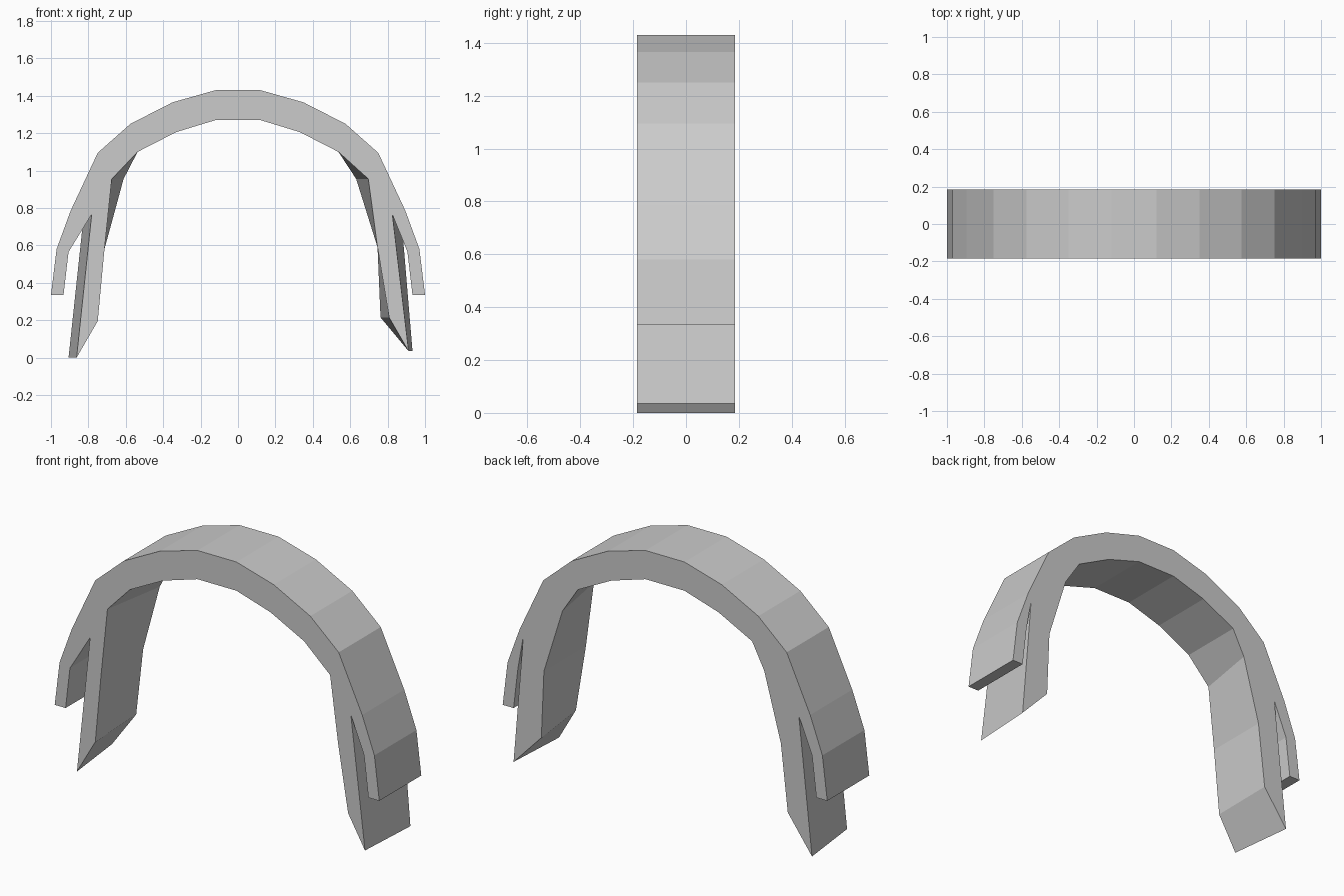
import bpy
import bmesh

cube = bpy.data.objects.get("Cube")
if cube:
    bpy.data.objects.remove(cube, do_unlink=True)

HALF_DEPTH = 0.185

# Half outlines shared by both sides of the arch, as (x, z)
outer_arch = [(0.12, 1.43), (0.35, 1.365), (0.575, 1.25), (0.75, 1.095),
              (0.895, 0.785), (0.97, 0.58), (1.0, 0.335)]
arm_inside = [(0.933, 0.335), (0.906, 0.565)]
inner_arch = [(0.537, 1.1), (0.33, 1.206), (0.12, 1.27)]

# Leg outlines: slit top, tip, ankle, knee, hip (each leg is slightly twisted)
left_leg_front = [(0.825, 0.767), (0.912, 0.035), (0.808, 0.215), (0.746, 0.59), (0.697, 0.955)]
left_leg_back = [(0.873, 0.75), (0.933, 0.035), (0.762, 0.215), (0.746, 0.59), (0.632, 0.955)]
right_leg_front = [(0.782, 0.767), (0.863, 0.0), (0.75, 0.195), (0.714, 0.58), (0.675, 0.955)]
right_leg_back = [(0.825, 0.76), (0.906, 0.0), (0.757, 0.205), (0.714, 0.58), (0.612, 0.955)]


def half_outline(leg):
    """Outline of one half, from the outer crown round to the inner crown."""
    return outer_arch + arm_inside + leg + inner_arch


def full_outline(left_leg, right_leg):
    """Join the left half with the mirrored right half."""
    mirrored = [(-x, z) for x, z in reversed(half_outline(right_leg))]
    return half_outline(left_leg) + mirrored


def loft(name, front, back, material):
    """Cap two outlines and bridge them with one quad per edge."""
    bm = bmesh.new()
    rings = []
    for outline, y in ((front, -HALF_DEPTH), (back, HALF_DEPTH)):
        ring = [bm.verts.new((x, y, z)) for x, z in outline]
        bm.faces.new(ring)
        rings.append(ring)
    near, far = rings
    for i in range(len(near)):
        j = (i + 1) % len(near)
        bm.faces.new((near[i], near[j], far[j], far[i]))
    bmesh.ops.recalc_face_normals(bm, faces=bm.faces[:])
    mesh = bpy.data.meshes.new(name)
    bm.to_mesh(mesh)
    bm.free()
    mesh.materials.append(material)
    obj = bpy.data.objects.new(name, mesh)
    bpy.context.collection.objects.link(obj)
    return obj


# Plain grey material
grey = bpy.data.materials.new("light_grey")
grey.use_nodes = True
colour = (0.6, 0.6, 0.6, 1)
grey.diffuse_color = colour
for node in grey.node_tree.nodes:
    if node.type == "BSDF_PRINCIPLED":
        node.inputs["Base Color"].default_value = colour

# Arched band with forked ends
loft("arched_band",
     full_outline(left_leg_front, right_leg_front),
     full_outline(left_leg_back, right_leg_back),
     grey)
